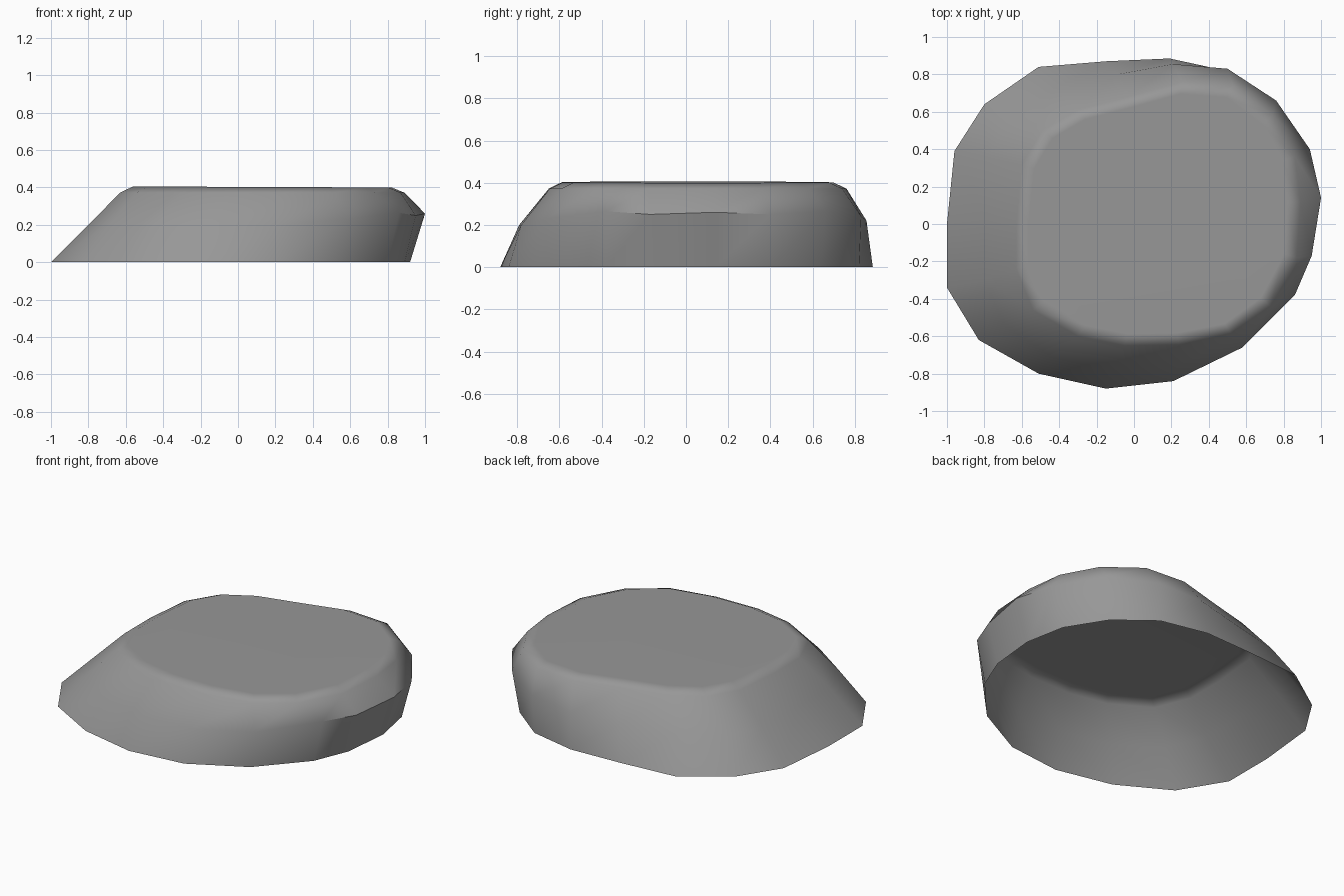
import bpy, bmesh
from math import radians

if "Cube" in bpy.data.objects:
    bpy.data.objects.remove(bpy.data.objects["Cube"])

# Outlines of the stone, counter-clockwise from the left side
FOOT = [(-1, 0), (-1, -.34), (-.83, -.62), (-.51, -.80), (-.15, -.88), (.21, -.84),
        (.55, -.66), (.80, -.38), (.89, -.16), (.92, .14), (.87, .40), (.72, .64),
        (.49, .82), (.19, .885), (-.15, .87), (-.51, .84), (-.80, .64), (-.96, .39)]
WAIST = [(-.79, .02), (-.80, -.30), (-.69, -.54), (-.44, -.71), (-.12, -.79), (.21, -.78),
         (.58, -.66), (.86, -.38), (.95, -.17), (1, .14), (.94, .40), (.76, .66),
         (.50, .83), (.21, .855), (-.09, .80), (-.43, .72), (-.67, .56), (-.78, .35)]
WAIST_Z = [.20] * 6 + [.23, .265, .25, .26, .25, .265, .24, .22] + [.20] * 4
RIM = [(-.63, .02), (-.63, -.24), (-.54, -.46), (-.30, -.60), (-.05, -.65), (.24, -.645),
       (.52, -.59), (.73, -.44), (.87, -.18), (.89, .12), (.86, .36), (.74, .58),
       (.53, .74), (.26, .76), (-.03, .68), (-.30, .61), (-.49, .50), (-.60, .32)]
TOP = [(.13 + (x - .13) * .91, .055 + (y - .055) * .91) for x, y in RIM]

bm = bmesh.new()


def ring(outline, heights):
    return [bm.verts.new((x, y, z)) for (x, y), z in zip(outline, heights)]


n = len(FOOT)
rings = [ring(FOOT, [0] * n), ring(WAIST, WAIST_Z), ring(RIM, [.372] * n),
         ring(TOP, [.403 - .004 * x for x, y in TOP])]

# Walls and bevelled edge, open underneath
for low, high in zip(rings, rings[1:]):
    for i in range(n):
        j = (i + 1) % n
        bm.faces.new((low[i], low[j], high[j], high[i]))

# Flat top
bm.faces.new(rings[-1])

mesh = bpy.data.meshes.new("flat_stone")
bm.to_mesh(mesh)
bm.free()
stone = bpy.data.objects.new("flat_stone", mesh)
bpy.context.collection.objects.link(stone)

# Dark grey stone
grey = bpy.data.materials.new("dark_grey")
grey.diffuse_color = (.31, .31, .31, 1)
grey.use_nodes = True
grey.node_tree.nodes["Principled BSDF"].inputs["Base Color"].default_value = grey.diffuse_color
mesh.materials.append(grey)

bpy.context.view_layer.objects.active = stone
stone.select_set(True)
bpy.ops.object.shade_smooth_by_angle(angle=radians(45))

# Keep the top evenly shaded
weighted = stone.modifiers.new("even_shading", 'WEIGHTED_NORMAL')
weighted.keep_sharp = True
